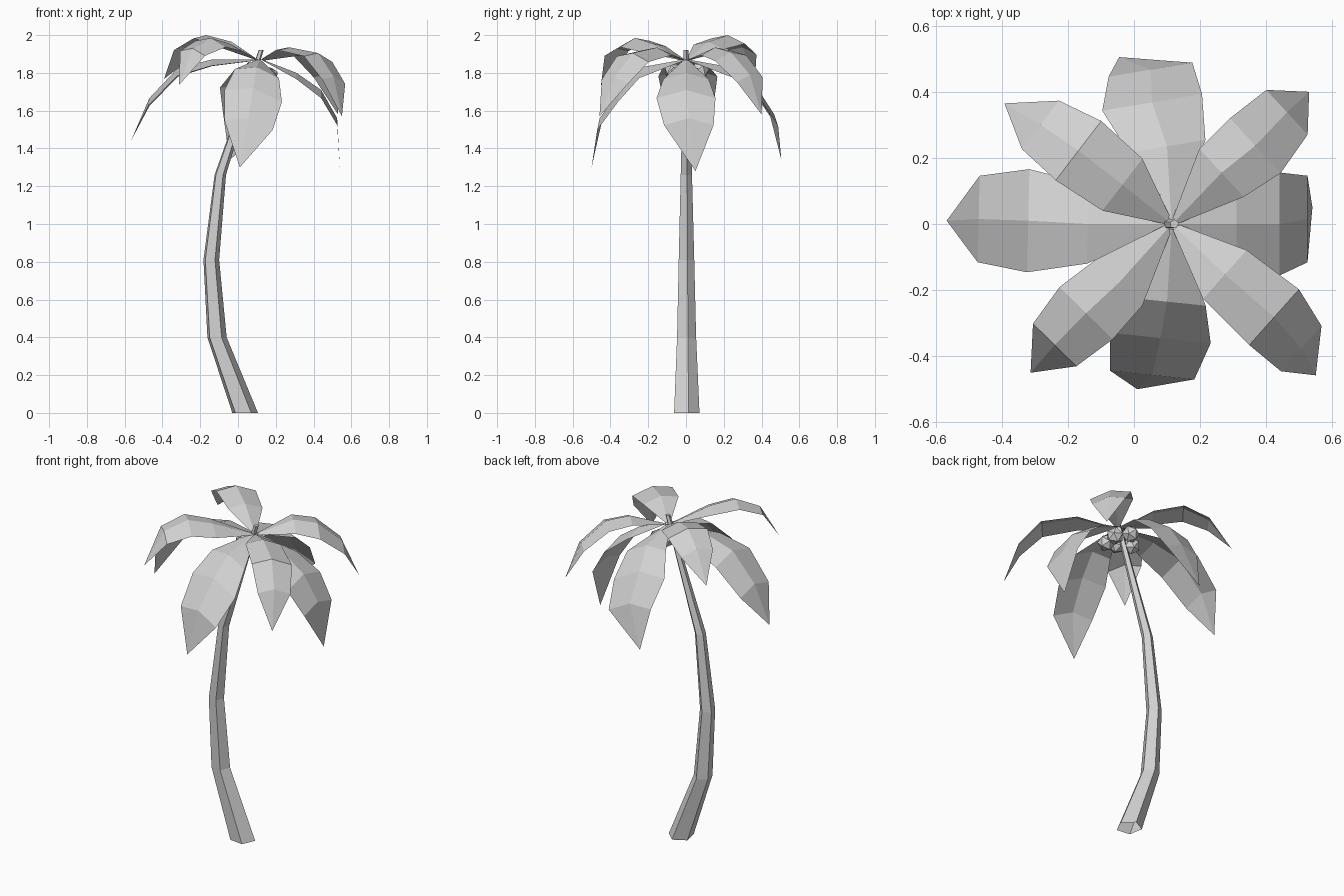
import bpy
import bmesh
from math import radians, cos, sin, tau
from mathutils import Matrix, Vector

cube = bpy.data.objects.get("Cube")
if cube:
    bpy.data.objects.remove(cube)

# One plain grey for the whole tree
grey = bpy.data.materials.new("plain_grey")
grey.use_nodes = True
COLOUR = (0.64, 0.64, 0.64, 1)
grey.diffuse_color = COLOUR
grey.node_tree.nodes["Principled BSDF"].inputs["Base Color"].default_value = COLOUR

CROWN = Vector((0.115, 0, 1.87))
TILT = Matrix.Rotation(radians(11.5), 3, 'Y')


def finish(bm, name):
    """Turn a bmesh into a flat-shaded object."""
    mesh = bpy.data.meshes.new(name)
    bm.to_mesh(mesh)
    bm.free()
    mesh.materials.append(grey)
    obj = bpy.data.objects.new(name, mesh)
    bpy.context.collection.objects.link(obj)


# Bent, tapering five-sided trunk, open underneath: x, z, radius
TRUNK = [(0.035, 0, 0.072), (-0.113, 0.4, 0.054), (-0.143, 0.81, 0.044),
         (-0.095, 1.26, 0.032), (0.122, 1.92, 0.014)]
bm = bmesh.new()
rings = []
for x, z, r in TRUNK:
    angles = [radians(11) + tau * i / 5 for i in range(5)]
    rings.append([bm.verts.new((x + r * cos(a), r * sin(a), z)) for a in angles])
for low, high in zip(rings, rings[1:]):
    for i in range(5):
        j = (i + 1) % 5
        bm.faces.new((low[i], low[j], high[j], high[i]))
bm.faces.new(rings[-1])
finish(bm, "trunk")

# Half widths of the two leaf types from root to tip
LOW_WIDTHS = (0.015, 0.12, 0.156, 0.131, 0)
HIGH_WIDTHS = (0.012, 0.1, 0.114, 0.093, 0)


def frond(name, widths, *midrib):
    """Drooping leaf folded along a midrib that starts at the crown."""
    points = [Vector(p) for p in midrib]
    along = points[1] - CROWN
    along.z = 0
    along.normalize()
    side = TILT @ Vector((-along.y, along.x, 0))
    bm = bmesh.new()
    rows = []
    for p, half in zip([CROWN + along * 0.015] + points, widths):
        fold = Vector((0, 0, -0.28 * half))
        rows.append([bm.verts.new(p + s * half * side + abs(s) * fold)
                     for s in ((-1, 0, 1) if half else (0,))])
    for a, b in zip(rows, rows[1:]):
        for k in (0, 1):
            if len(b) == 3:
                bm.faces.new((a[k], b[k], b[k + 1], a[k + 1]))
            else:
                bm.faces.new((a[k], b[0], a[k + 1]))
    finish(bm, name)


# Broad fronds hanging to the four sides
frond("low_frond_right", LOW_WIDTHS, (-0.14, 0, 1.87), (-0.32, 0.01, 1.825),
      (-0.47, 0.015, 1.665), (-0.567, 0.01, 1.44))
frond("low_frond_left", LOW_WIDTHS, (0.31, 0, 1.8), (0.44, 0, 1.71),
      (0.525, 0.015, 1.56), (0.54, 0.05, 1.28))
frond("low_frond_front", LOW_WIDTHS, (0.1, -0.235, 1.83), (0.08, -0.345, 1.72),
      (0.055, -0.457, 1.56), (0.01, -0.5, 1.3))
frond("low_frond_back", LOW_WIDTHS, (0.1, 0.235, 1.83), (0.055, 0.368, 1.735),
      (0.05, 0.467, 1.58), (-0.045, 0.505, 1.34))

# Narrower fronds arching over the diagonals
frond("high_frond_front_left", HIGH_WIDTHS, (0.275, -0.153, 1.935),
      (0.424, -0.282, 1.905), (0.506, -0.377, 1.78), (0.55, -0.458, 1.57))
frond("high_frond_back_left", HIGH_WIDTHS, (0.265, 0.155, 1.935),
      (0.367, 0.237, 1.91), (0.463, 0.338, 1.79), (0.53, 0.4, 1.58))
frond("high_frond_back_right", HIGH_WIDTHS, (-0.035, 0.119, 1.965),
      (-0.168, 0.222, 2), (-0.283, 0.3, 1.935), (-0.392, 0.365, 1.767))
frond("high_frond_front_right", HIGH_WIDTHS, (-0.045, -0.177, 1.955),
      (-0.145, -0.27, 1.985), (-0.24, -0.366, 1.93), (-0.313, -0.45, 1.735))

# Cluster of faceted nuts around the trunk below the fronds
for n in range(5):
    a = tau * n / 5 + 0.5
    bm = bmesh.new()
    bmesh.ops.create_icosphere(bm, subdivisions=1, radius=0.05)
    spot = Vector((0.1 + 0.075 * cos(a), 0.075 * sin(a), 1.785 + 0.025 * (n % 2)))
    bm.transform(Matrix.Translation(spot) @ Matrix.Rotation(a, 4, 'X'))
    finish(bm, f"nut_{n + 1}")
